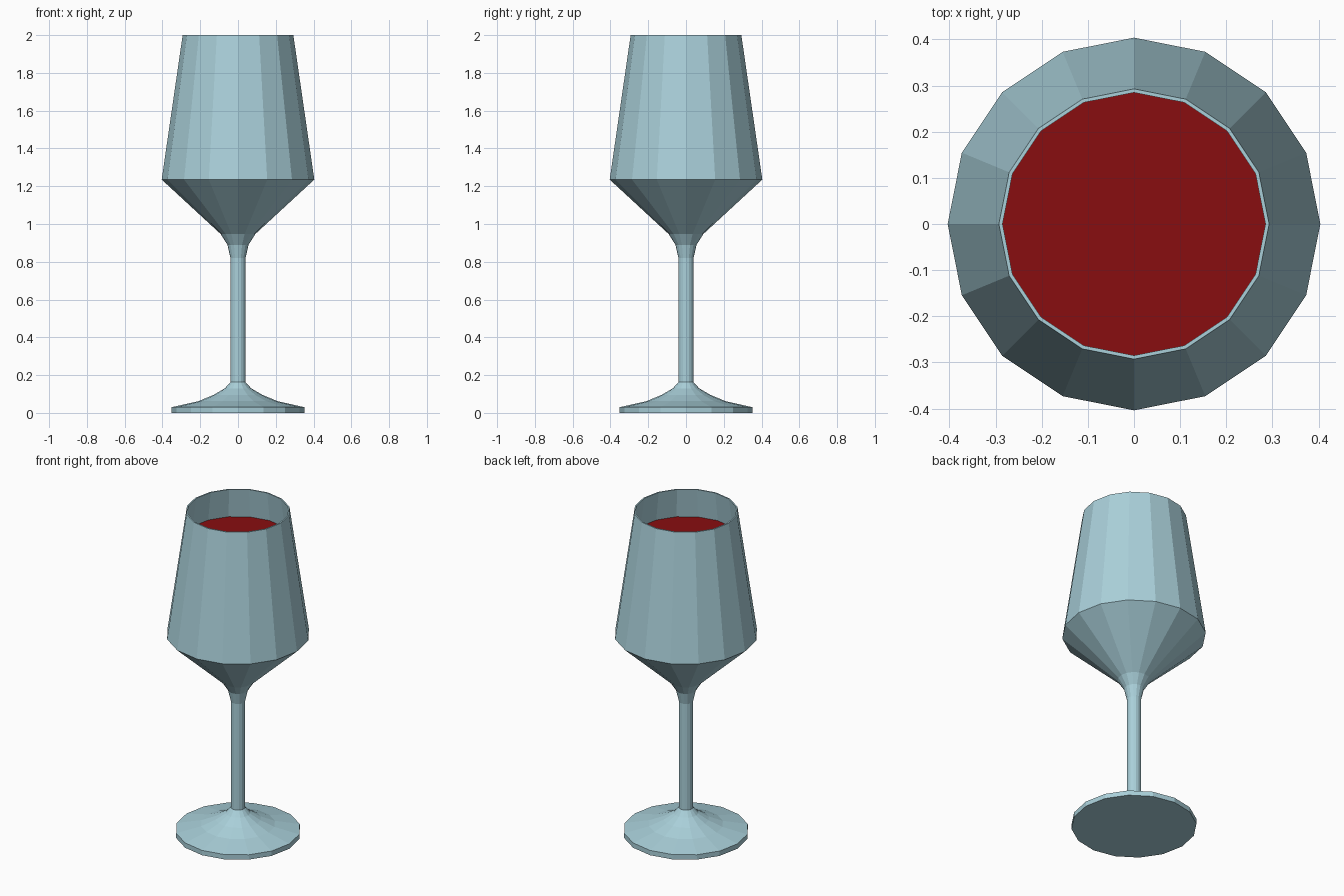
import bpy, bmesh
from math import cos, sin, tau

if "Cube" in bpy.data.objects:
    bpy.data.objects.remove(bpy.data.objects["Cube"])

SIDES = 16


def material(name, color):
    m = bpy.data.materials.new(name)
    m.diffuse_color = color
    m.use_nodes = True
    m.node_tree.nodes["Principled BSDF"].inputs["Base Color"].default_value = m.diffuse_color
    return m


def lathe(name, profile, mat):
    """Spin (radius, height) points about z; zero radius gives a pole."""
    bm = bmesh.new()
    rings = []
    for r, z in profile:
        n = SIDES if r > 0 else 1
        rings.append([bm.verts.new((r * cos(tau * i / SIDES), r * sin(tau * i / SIDES), z))
                      for i in range(n)])
    for a, b in zip(rings, rings[1:]):
        for i in range(SIDES):
            j = (i + 1) % SIDES
            quad = [a[i % len(a)], a[j % len(a)], b[j % len(b)], b[i % len(b)]]
            bm.faces.new(list(dict.fromkeys(quad)))
    bmesh.ops.recalc_face_normals(bm, faces=bm.faces)
    mesh = bpy.data.meshes.new(name)
    bm.to_mesh(mesh)
    bm.free()
    mesh.materials.append(mat)
    obj = bpy.data.objects.new(name, mesh)
    bpy.context.collection.objects.link(obj)
    return obj


glass = material("pale_glass", (0.40, 0.63, 0.70, 1))
red = material("red_wine", (0.25, 0.004, 0.005, 1))

# Foot, stem and bowl in one closed skin, ending on the inside of the bowl
lathe("wine_glass", [
    (0, 0), (0.352, 0), (0.352, 0.03), (0.21, 0.062), (0.13, 0.095), (0.07, 0.13),
    (0.04, 0.163), (0.04, 0.82), (0.056, 0.89), (0.092, 0.947),
    (0.404, 1.235), (0.293, 2.0),
    (0.285, 2.0), (0.395, 1.238), (0.086, 0.953), (0, 0.945),
], glass)

# Wine filling the bowl, just clear of the inner wall
lathe("wine", [
    (0, 0.95), (0.083, 0.957), (0.391, 1.24), (0.308, 1.82), (0, 1.82),
], red)
